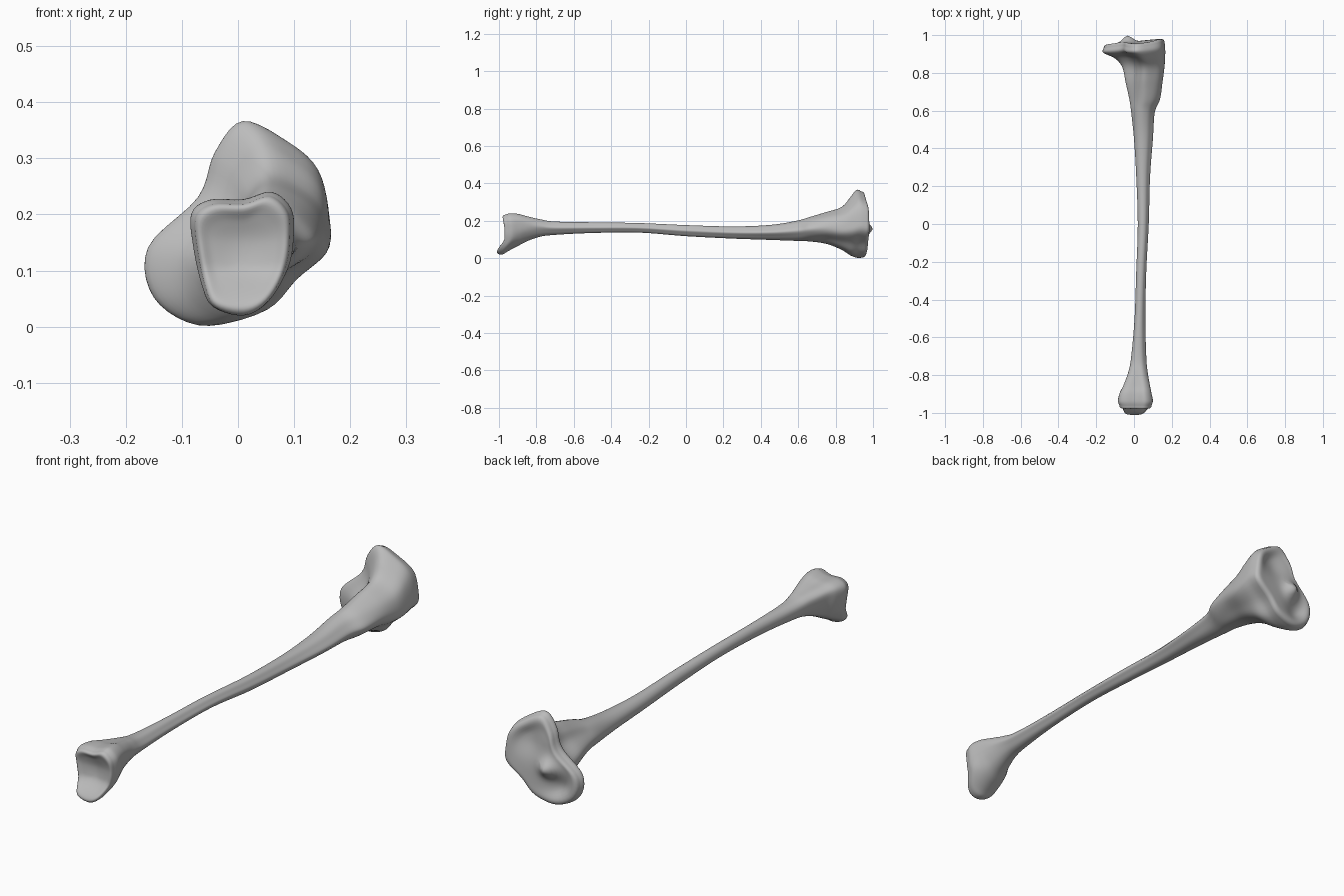
import bpy, bmesh, math
from mathutils import Vector

if "Cube" in bpy.data.objects:
    bpy.data.objects.remove(bpy.data.objects["Cube"])

SIDES = 60      # points around each ring
STEPS = 6       # rings between neighbouring stations


def spline(a, b, c, d, t):
    """Catmull-Rom blend of four vectors."""
    return 0.5 * (2 * b + (c - a) * t + (2 * a - 5 * b + 4 * c - d) * t * t
                  + (3 * b - a - 3 * c + d) * t ** 3)


def clamp(value):
    return max(0.0, min(1.0, value))


def smooth(value):
    value = clamp(value)
    return value * value * (3 - 2 * value)


def bump(x, z, cx, cz, radius):
    return math.exp(-((x - cx) ** 2 + (z - cz) ** 2) / radius ** 2)


def outline(points):
    """Smooth closed outline, fitted to a box from -1 to 1."""
    pts = [Vector(p) for p in points]
    n = len(pts)
    ring = []
    for i in range(SIDES):
        f = i * n / SIDES
        k = int(f)
        ring.append(spline(pts[k - 1], pts[k], pts[(k + 1) % n], pts[(k + 2) % n], f - k))
    low = [min(p[a] for p in ring) for a in (0, 1)]
    high = [max(p[a] for p in ring) for a in (0, 1)]
    return [Vector([2 * (p[a] - low[a]) / (high[a] - low[a]) - 1 for a in (0, 1)]) for p in ring]


# Cross-sections, clockwise from the top: knee end, ankle end, crested shaft
knee = outline([(.01, .366), (.09, .33), (.145, .28), (.165, .2), (.16, .14), (.09, .08),
                (.03, .02), (-.07, 0), (-.15, .05), (-.16, .14), (-.07, .23), (-.04, .31)])
ankle = outline([(.01, .226), (.06, .24), (.095, .21), (.1, .16), (.09, .1), (.055, .04),
                 (.01, .015), (-.045, .03), (-.065, .07), (-.08, .14), (-.083, .2), (-.05, .225)])
shaft = outline([(math.sin(a) * (1.2 if i == 3 else 1), math.cos(a))
                 for i, a in enumerate(math.tau * k / 12 for k in range(12))])

# Stations: y, left and right x, bottom and top z, share of knee and ankle shape
stations = [Vector(s) for s in (
    (-.955, -.078, .094, .02, .233, 0, 1),
    (-.93, -.085, .1, .025, .24, 0, 1),
    (-.89, -.075, .092, .06, .237, 0, 1),
    (-.85, -.055, .084, .09, .226, 0, .9),
    (-.78, -.03, .072, .115, .21, 0, .5),
    (-.7, -.015, .065, .125, .197, 0, .2),
    (-.5, .003, .06, .135, .192, 0, 0),
    (-.25, .012, .065, .137, .188, 0, 0),
    (0, .02, .078, .118, .177, 0, 0),
    (.25, .012, .085, .105, .17, 0, 0),
    (.45, 0, .1, .098, .178, 0, 0),
    (.59, -.015, .11, .092, .2, .15, 0),
    (.66, -.025, .138, .088, .22, .4, 0),
    (.75, -.045, .152, .075, .247, .7, 0),
    (.83, -.062, .162, .045, .273, .9, 0),
    (.88, -.1, .165, .015, .325, 1, 0),
    (.92, -.163, .165, .002, .365, 1, 0),
    (.95, -.16, .161, .004, .357, 1, 0))]


def place(x, y, z):
    """Shift the ends lengthwise: ankle spur and slanted knee rim."""
    at_ankle = clamp((-.82 - y) / .1)
    at_knee = clamp((y - .84) / .1)
    y -= at_ankle * (.04 * smooth((.11 - z) / .08) + .01 * smooth((z - .15) / .08))
    y += at_knee * (.1 * x - .012 * smooth((z - .25) / .1))
    return Vector((x, y, z))


def ring_at(s):
    y, x0, x1, z0, z1, k, a = s
    points = []
    for i in range(SIDES):
        p = shaft[i] * (1 - k - a) + knee[i] * k + ankle[i] * a
        points.append(place((x0 + x1) / 2 + p.x * (x1 - x0) / 2, y,
                            (z0 + z1) / 2 + p.y * (z1 - z0) / 2))
    return points


def knee_face(x, z, t):
    """Two shallow dishes with a ridge between them."""
    dishes = bump(x, z, .06, .26, .07) + bump(x, z, -.08, .08, .06)
    return .022 * dishes * smooth((1 - t) * 3) - .036 * bump(x, z, -.035, .155, .035)


def ankle_face(x, z, t):
    """Hollow joint surface."""
    return .018 * bump(x, z, .01, .14, .07) * smooth((1 - t) * 3)


def cap_rings(s, direction, face):
    """Rounded rim, then rings closing in over the joint surface."""
    x0, x1, z0, z1 = s[1:5]
    centre = Vector(((x0 + x1) / 2, (z0 + z1) / 2))
    rings = []
    for j in range(1, 17):
        t = 1 - (j / 16.5) ** 1.5
        lift = .017 * math.sqrt(1 - clamp((t - .85) / .15) ** 2)
        ring = []
        for p in ring_at(s):
            x = centre.x + (p.x - centre.x) * t
            z = centre.y + (p.z - centre.y) * t
            q = place(x, s[0], z)
            q.y += direction * (lift - face(x, z, t))
            ring.append(q)
        rings.append(ring)
    return rings


# Rings from ankle to knee
body = []
last = len(stations) - 1
for i in range(last):
    group = [stations[max(0, min(last, i + o))] for o in (-1, 0, 1, 2)]
    body += [ring_at(spline(*group, j / STEPS)) for j in range(STEPS)]
body.append(ring_at(stations[-1]))
rings = cap_rings(stations[0], -1, ankle_face)[::-1] + body + cap_rings(stations[-1], 1, knee_face)

# Skin the rings
bm = bmesh.new()
grid = [[bm.verts.new(p) for p in ring] for ring in rings]
for a, b in zip(grid, grid[1:]):
    for i in range(SIDES):
        j = (i + 1) % SIDES
        bm.faces.new((a[i], a[j], b[j], b[i]))
for ring in (grid[0], grid[-1]):
    centre = bm.verts.new(sum((v.co for v in ring), Vector()) / SIDES)
    for i in range(SIDES):
        bm.faces.new((ring[i], ring[(i + 1) % SIDES], centre))
bmesh.ops.recalc_face_normals(bm, faces=bm.faces)
mesh = bpy.data.meshes.new("shin_bone")
bm.to_mesh(mesh)
bm.free()
bone = bpy.data.objects.new("shin_bone", mesh)
bpy.context.collection.objects.link(bone)

# Plain grey bone colour
grey = bpy.data.materials.new("bone_grey")
grey.use_nodes = True
colour = (.5, .5, .5, 1)
grey.diffuse_color = colour
grey.node_tree.nodes["Principled BSDF"].inputs["Base Color"].default_value = colour
mesh.materials.append(grey)

bpy.context.view_layer.objects.active = bone
bone.select_set(True)
bpy.ops.object.shade_smooth_by_angle(angle=math.radians(50))
